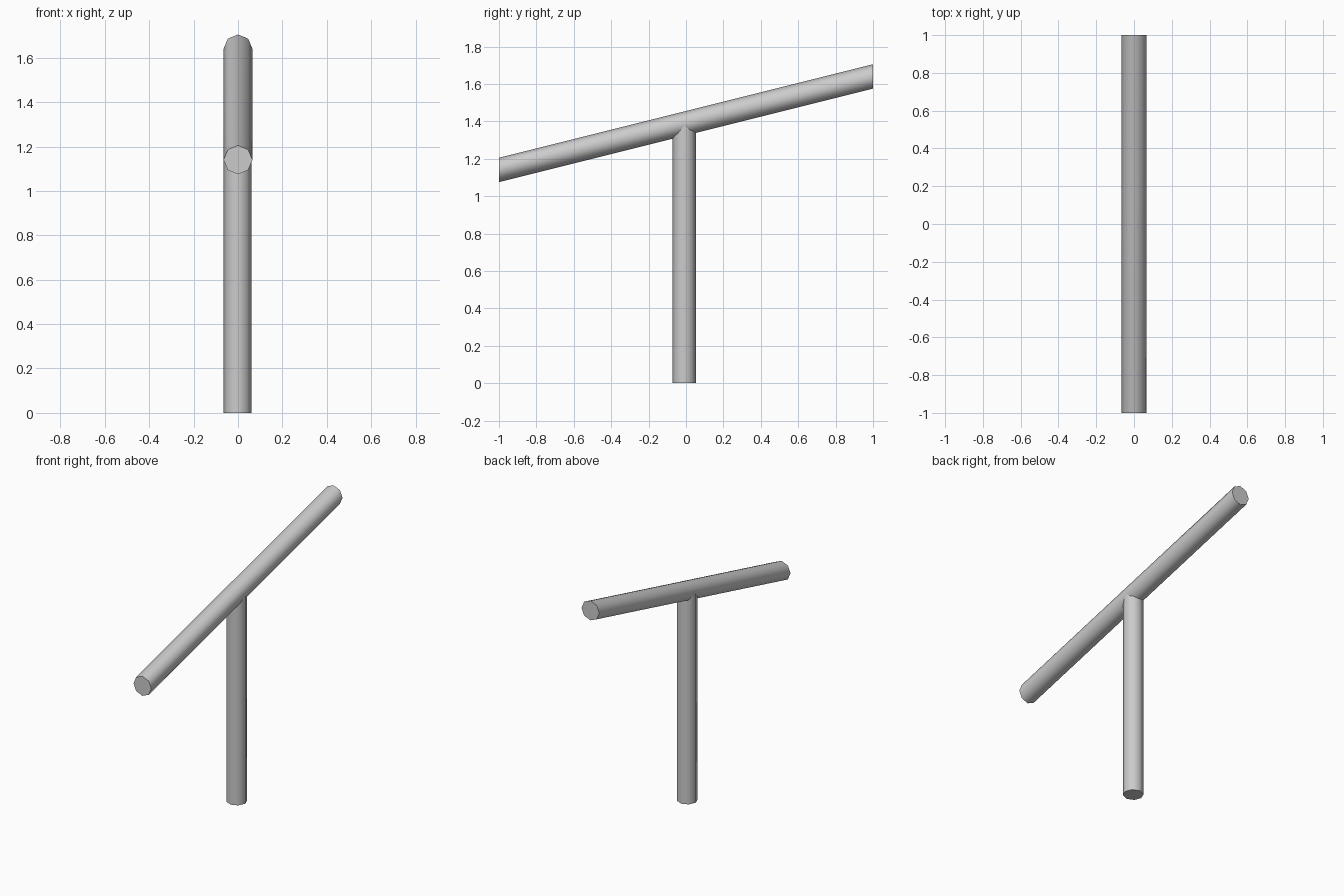
import bpy
import bmesh
import math
from mathutils import Matrix

cube = bpy.data.objects.get("Cube")
if cube:
    bpy.data.objects.remove(cube, do_unlink=True)

grey = bpy.data.materials.new("plain grey")
grey.use_nodes = True
colour = (0.6, 0.6, 0.6, 1)
grey.diffuse_color = colour
grey.node_tree.nodes["Principled BSDF"].inputs["Base Color"].default_value = colour


def rod(name, radius, length, matrix):
    """Eight-sided rod along local z, placed by a matrix."""
    bm = bmesh.new()
    bmesh.ops.create_cone(bm, cap_ends=True, segments=8,
                          radius1=radius, radius2=radius, depth=length)
    bm.transform(matrix)
    bmesh.ops.recalc_face_normals(bm, faces=bm.faces)
    mesh = bpy.data.meshes.new(name)
    bm.to_mesh(mesh)
    bm.free()
    mesh.materials.append(grey)
    obj = bpy.data.objects.new(name, mesh)
    bpy.context.collection.objects.link(obj)
    bpy.ops.object.select_all(action="DESELECT")
    obj.select_set(True)
    bpy.context.view_layer.objects.active = obj
    bpy.ops.object.shade_smooth_by_angle(angle=math.radians(50))


# Upright post, ending inside the beam
post_top = 1.38
rod("post", 0.063, post_top, Matrix.Translation((-0.002, -0.01, post_top / 2)))

# Sloping beam: laid along y, then sheared so both ends stay vertical
slope = Matrix.Identity(4)
slope[2][1] = 0.25
lay_down = Matrix.Rotation(math.radians(90), 4, "X")
rod("beam", 0.065, 2, Matrix.Translation((0, 0, 1.39)) @ slope @ lay_down)
